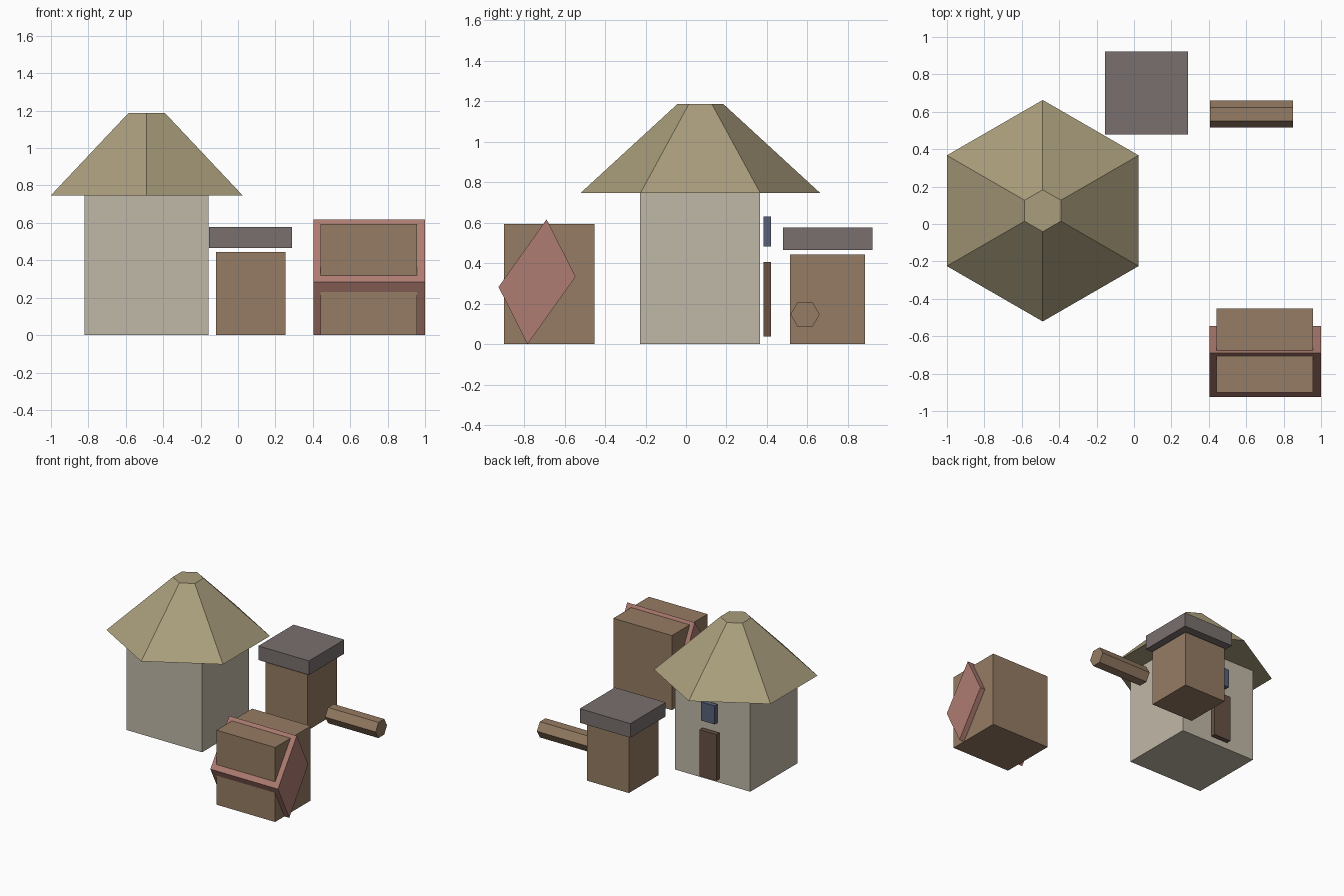
import bpy, bmesh, math
from mathutils import Matrix, Vector

if "Cube" in bpy.data.objects:
    bpy.data.objects.remove(bpy.data.objects["Cube"])


def material(name, rgb):
    m = bpy.data.materials.new(name)
    m.diffuse_color = (*rgb, 1)
    m.use_nodes = True
    m.node_tree.nodes["Principled BSDF"].inputs["Base Color"].default_value = m.diffuse_color
    return m


PLASTER = material("plaster", (0.53, 0.48, 0.39))
THATCH = material("thatch", (0.40, 0.34, 0.20))
WOOD = material("wood", (0.30, 0.20, 0.125))
DARK_WOOD = material("dark_wood", (0.14, 0.085, 0.06))
GLASS = material("glass", (0.10, 0.12, 0.19))
STONE = material("stone", (0.19, 0.16, 0.155))
CLOTH = material("red_cloth", (0.42, 0.20, 0.165))


def finish(name, bm, mat):
    bmesh.ops.recalc_face_normals(bm, faces=bm.faces[:])
    me = bpy.data.meshes.new(name)
    bm.to_mesh(me)
    bm.free()
    me.materials.append(mat)
    ob = bpy.data.objects.new(name, me)
    bpy.context.collection.objects.link(ob)
    return ob


def box(name, lo, hi, mat):
    lo, hi = Vector(lo), Vector(hi)
    bm = bmesh.new()
    bmesh.ops.create_cube(bm, size=1, matrix=Matrix.Translation((lo + hi) / 2)
                          @ Matrix.Diagonal((*(hi - lo), 1)))
    return finish(name, bm, mat)


def hex_cone(name, r1, r2, depth, matrix, mat):
    bm = bmesh.new()
    bmesh.ops.create_cone(bm, cap_ends=True, segments=6, radius1=r1,
                          radius2=r2, depth=depth, matrix=matrix)
    # Force the first corner onto the local y axis
    v = max(bm.verts, key=lambda p: (matrix.inverted() @ p.co).xy.length)
    c = matrix.inverted() @ v.co
    turn = math.pi / 2 - math.atan2(c.y, c.x)
    bmesh.ops.transform(bm, verts=bm.verts[:],
                        matrix=matrix @ Matrix.Rotation(turn, 4, 'Z') @ matrix.inverted())
    return finish(name, bm, mat)


def x_prism(name, profile, x0, x1, mat):
    bm = bmesh.new()
    face = bm.faces.new([bm.verts.new((x0, y, z)) for y, z in profile])
    ext = bmesh.ops.extrude_face_region(bm, geom=[face], use_keep_orig=True)
    verts = [g for g in ext["geom"] if isinstance(g, bmesh.types.BMVert)]
    bmesh.ops.translate(bm, verts=verts, vec=(x1 - x0, 0, 0))
    return finish(name, bm, mat)


# Hut with a six-sided thatched roof; door and window on the back
box("hut_walls", (-0.821, -0.228, 0), (-0.157, 0.365, 0.747), PLASTER)
hex_cone("hut_roof", 0.592, 0.112, 0.441,
         Matrix.Translation((-0.488, 0.071, 0.9675)), THATCH)
box("hut_door", (-0.562, 0.383, 0.038), (-0.412, 0.42, 0.407), DARK_WOOD)
box("hut_window", (-0.547, 0.383, 0.483), (-0.427, 0.42, 0.63), GLASS)

# Post with a stone cap
box("post", (-0.117, 0.513, 0), (0.254, 0.885, 0.444), WOOD)
box("post_cap", (-0.156, 0.479, 0.465), (0.29, 0.922, 0.577), STONE)

# Six-sided log lying along x
hex_cone("log", 0.072, 0.072, 0.445,
         Matrix.Translation((0.628, 0.588, 0.147)) @ Matrix.Rotation(math.pi / 2, 4, 'Y'), WOOD)

# Crate with a tilted red slab through it
box("crate", (0.441, -0.9, 0), (0.957, -0.452, 0.593), WOOD)
x_prism("crate_wrap", [(-0.689, 0.617), (-0.545, 0.334), (-0.783, 0.0), (-0.926, 0.283)],
        0.405, 1.0, CLOTH)
